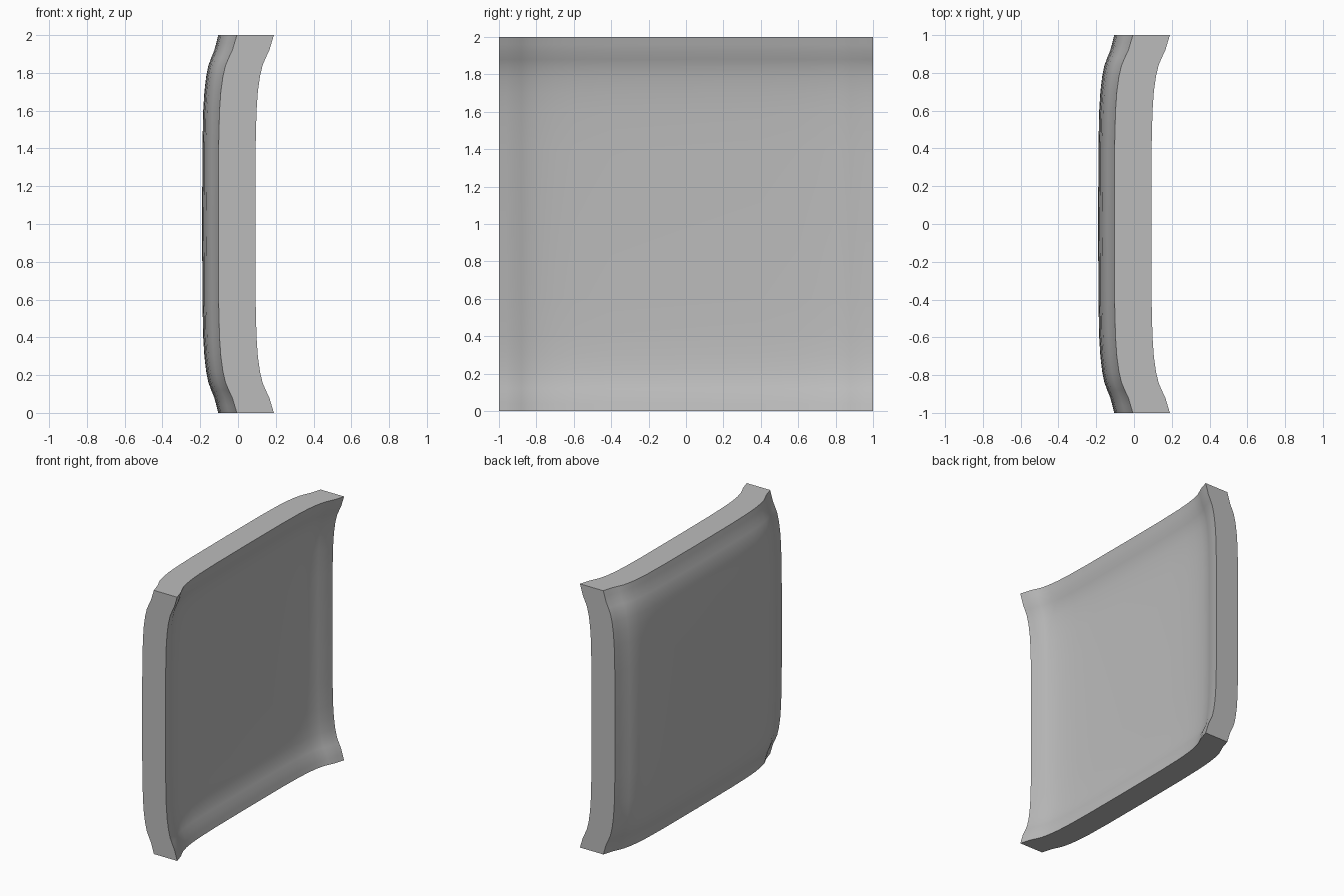
import bpy
import bmesh
from mathutils import Vector

default = bpy.data.objects.get("Cube")
if default:
    bpy.data.objects.remove(default, do_unlink=True)

THICKNESS = 0.196
RIM_X = 0.19

# Dish profile: (distance from the rim, depth), steepest in a band near the rim
PROFILE = [(0, 0), (0.04, 0.012), (0.08, 0.024), (0.12, 0.043), (0.16, 0.06),
           (0.22, 0.074), (0.3, 0.085), (0.4, 0.092), (0.6, 0.097), (1, 0.0985)]

# Mirror the profile to run right across the panel
across = [(d - 1, h) for d, h in PROFILE]
across += [(-p, h) for p, h in reversed(across[:-1])]

grey = bpy.data.materials.new("grey")
grey.use_nodes = True
colour = (0.5, 0.5, 0.5, 1)
grey.diffuse_color = colour
grey.node_tree.nodes["Principled BSDF"].inputs["Base Color"].default_value = colour

# Dished sheet, curved along both directions
bm = bmesh.new()
rows = []
for z, hz in across:
    row = []
    for y, hy in across:
        depth = hy + hz - 1.35 * hy * hz
        row.append(bm.verts.new((RIM_X - depth, y, z + 1)))
    rows.append(row)
for low, high in zip(rows, rows[1:]):
    for i in range(len(low) - 1):
        bm.faces.new((low[i], low[i + 1], high[i + 1], high[i]))

# Give the sheet its thickness straight back along x
back = bmesh.ops.extrude_face_region(bm, geom=bm.faces[:], use_keep_orig=True)
moved = [g for g in back["geom"] if isinstance(g, bmesh.types.BMVert)]
bmesh.ops.translate(bm, verts=moved, vec=Vector((-THICKNESS, 0, 0)))
bmesh.ops.recalc_face_normals(bm, faces=bm.faces[:])

mesh = bpy.data.meshes.new("curved_panel")
bm.to_mesh(mesh)
bm.free()
mesh.materials.append(grey)
panel = bpy.data.objects.new("curved_panel", mesh)
bpy.context.collection.objects.link(panel)

# Smooth faces with crisp rim edges
bpy.context.view_layer.objects.active = panel
panel.select_set(True)
bpy.ops.object.shade_smooth_by_angle(angle=0.7)
